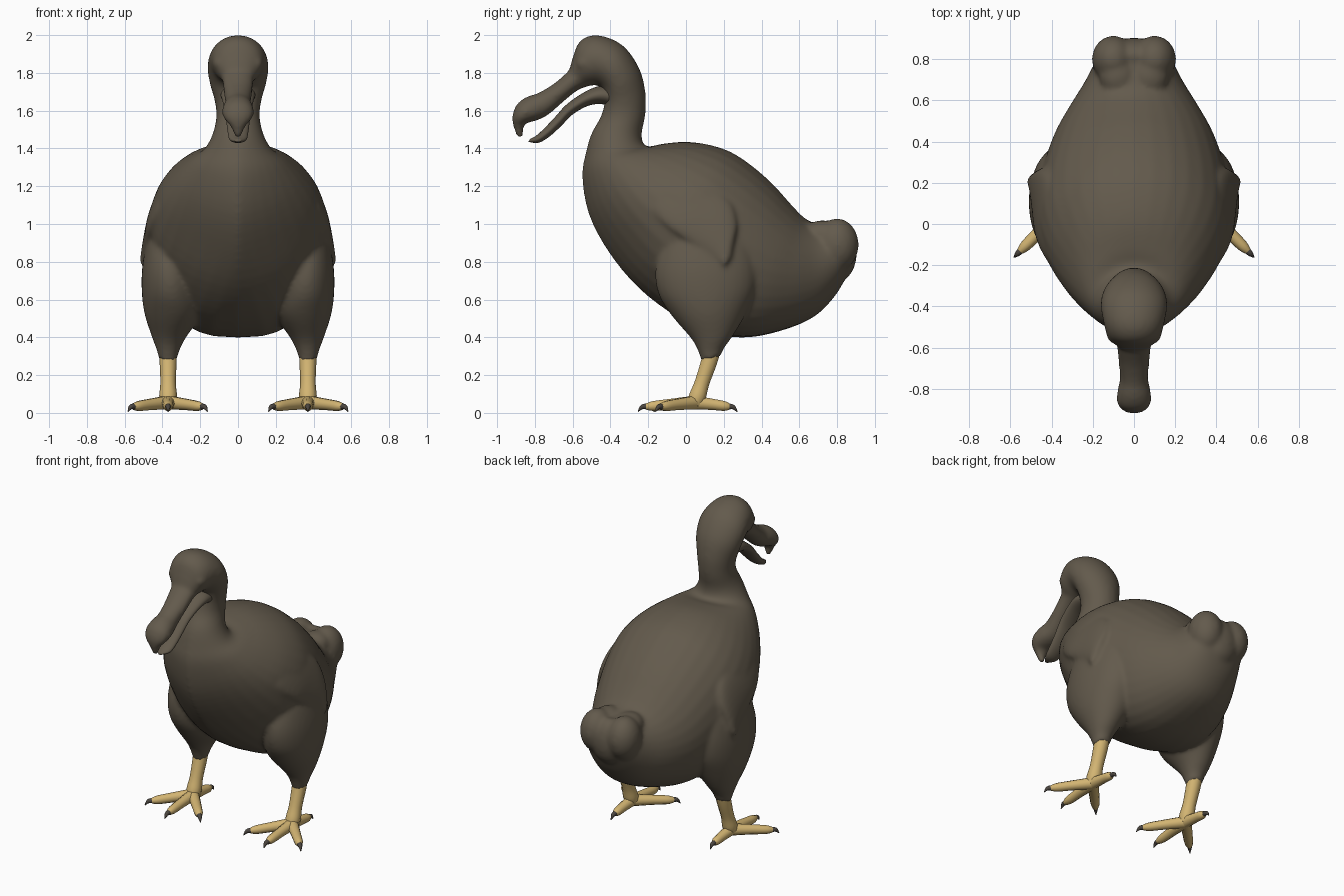
import bpy, bmesh, math
from mathutils import Vector, Matrix

if "Cube" in bpy.data.objects:
    bpy.data.objects.remove(bpy.data.objects["Cube"])


def material(name, rgb):
    m = bpy.data.materials.new(name)
    m.use_nodes = True
    m.diffuse_color = (*rgb, 1)
    bsdf = m.node_tree.nodes["Principled BSDF"]
    bsdf.inputs["Base Color"].default_value = (*rgb, 1)
    bsdf.inputs["Roughness"].default_value = 0.8
    return m


plumage = material("dark brown plumage", (0.125, 0.103, 0.073))
skin = material("yellow leg skin", (0.65, 0.46, 0.17))
horn = material("dark claw horn", (0.07, 0.06, 0.05))


def smooth_path(rows, steps=4):
    """Catmull-Rom interpolation through rows of numbers."""
    rows = [Vector(r) for r in rows]
    out = []
    for i in range(len(rows) - 1):
        a, b, c, d = (rows[max(0, min(len(rows) - 1, i + k))] for k in (-1, 0, 1, 2))
        for s in range(steps):
            t = s / steps
            out.append(b + (c - a) * (t / 2) + (a * 2 - b * 5 + c * 4 - d) * (t * t / 2)
                       + (b * 3 - a - c * 3 + d) * (t ** 3 / 2))
    return out + [rows[-1]]


def loft(bm, stations, side=1, sides=32):
    """Oval rings; a station is lower y, z, upper y, z, half width,
    then lower keel (above 1 pointed, below 1 flat), lower x, upper x."""
    rings = []
    for row in smooth_path([tuple(s) + (1, 0, 0)[len(s) - 5:] for s in stations]):
        y0, z0, y1, z1, w, keel, x0, x1 = row
        low, top = Vector((x0, y0, z0)), Vector((x1, y1, z1))
        mid, half = (low + top) / 2, (top - low) / 2
        ring = []
        for k in range(sides):
            a = math.tau * k / sides
            sn, cs = math.sin(a), math.cos(a)
            if cs < 0:
                sn = math.copysign(abs(sn) ** keel, sn)
            p = mid + half * cs + Vector((w * sn, 0, 0))
            ring.append(bm.verts.new((p.x * side, p.y, p.z)))
        rings.append(ring)
    for r, q in zip(rings, rings[1:]):
        for k in range(sides):
            n = (k + 1) % sides
            bm.faces.new((r[k], r[n], q[n], q[k]))
    bm.faces.new(rings[0][::-1])
    bm.faces.new(rings[-1])


def blob(bm, centre, radii):
    m = Matrix.Translation(centre) @ Matrix.Diagonal((*radii, 1))
    bmesh.ops.create_uvsphere(bm, u_segments=20, v_segments=14, radius=1, matrix=m)


def finish(bm, name, mat):
    bmesh.ops.recalc_face_normals(bm, faces=bm.faces)
    for f in bm.faces:
        f.smooth = True
    me = bpy.data.meshes.new(name)
    bm.to_mesh(me)
    bm.free()
    me.materials.append(mat)
    ob = bpy.data.objects.new(name, me)
    bpy.context.collection.objects.link(ob)
    return ob


# Head, neck, trunk and rump in one sweep
bm = bmesh.new()
loft(bm, [
    (-.60, 1.735, -.62, 1.80, .06), (-.56, 1.73, -.60, 1.88, .095),
    (-.52, 1.73, -.56, 1.97, .13), (-.47, 1.735, -.47, 2.0, .15),
    (-.44, 1.71, -.34, 1.95, .162), (-.43, 1.67, -.25, 1.83, .15),
    (-.435, 1.62, -.215, 1.70, .125), (-.455, 1.56, -.215, 1.58, .115),
    (-.50, 1.48, -.235, 1.47, .135), (-.53, 1.38, -.21, 1.41, .18, 1.2),
    (-.55, 1.25, -.12, 1.425, .255, 1.4), (-.515, 1.05, 0, 1.435, .345, 1.6),
    (-.41, .85, .12, 1.42, .425, 1.6), (-.25, .66, .24, 1.38, .47, 1.2),
    (-.05, .51, .36, 1.30, .465, .85), (.15, .42, .47, 1.20, .43, .7),
    (.33, .40, .56, 1.10, .38, .7), (.52, .44, .63, 1.03, .31, .8),
    (.68, .51, .70, 1.0, .24, .9), (.79, .62, .78, .99, .19),
    (.86, .74, .84, .97, .15), (.895, .79, .885, .94, .09)])

# Hooked upper beak growing out of the face
loft(bm, [
    (-.45, 1.745, -.50, 1.86, .085), (-.56, 1.715, -.60, 1.825, .085),
    (-.64, 1.655, -.69, 1.75, .076), (-.72, 1.585, -.78, 1.695, .069),
    (-.77, 1.555, -.84, 1.675, .08), (-.82, 1.54, -.895, 1.635, .085),
    (-.852, 1.53, -.92, 1.57, .067), (-.862, 1.50, -.915, 1.52, .036),
    (-.86, 1.455, -.895, 1.455, .016)])

# Lumpy tail tuft
blob(bm, (0, .815, .85), (.13, .09, .15))
for s in (-1, 1):
    blob(bm, (s * .10, .80, .89), (.105, .115, .14))
    blob(bm, (s * .08, .72, .945), (.09, .10, .075))
    # Brow swelling
    blob(bm, (s * .105, -.53, 1.85), (.03, .05, .035))
    # Thigh, from hidden hip down to feather cuff
    loft(bm, [
        (-.02, 1.08, .22, 1.08, .04, 1, .35, .35), (-.10, .95, .32, .95, .11, 1, .36, .36),
        (-.16, .78, .37, .80, .145, 1, .36, .36), (-.15, .64, .37, .66, .155, 1, .355, .355),
        (-.08, .52, .32, .53, .15, 1, .345, .345), (.03, .39, .25, .41, .09, 1, .365, .365),
        (.07, .31, .20, .34, .058, 1, .37, .37), (.08, .27, .185, .30, .05, 1, .37, .37)], s)
    # Wing folded into the flank, free along its lower edge
    loft(bm, [
        (-.22, 1.12, -.19, 1.21, .015, 1, .36, .34), (-.18, 1.06, -.08, 1.25, .04, 1, .41, .345),
        (-.08, .97, .09, 1.22, .045, 1, .46, .37), (.04, .89, .23, 1.12, .045, 1, .475, .405),
        (.13, .83, .27, 1.0, .04, 1, .485, .44), (.18, .785, .255, .90, .035, 1, .495, .465),
        (.20, .77, .24, .82, .022, 1, .50, .49)], s)

# Melt the overlapping volumes into one soft skin
body = finish(bm, "body", plumage)
remesh = body.modifiers.new("Fuse", 'REMESH')
remesh.mode, remesh.voxel_size, remesh.use_smooth_shade = 'VOXEL', .012, True
soften = body.modifiers.new("Soften", 'SMOOTH')
soften.factor, soften.iterations = 0.5, 12

# Thin lower beak, held open
bm = bmesh.new()
loft(bm, [
    (-.38, 1.62, -.40, 1.73, .09), (-.45, 1.635, -.46, 1.73, .093),
    (-.52, 1.625, -.535, 1.70, .085), (-.60, 1.58, -.63, 1.635, .072),
    (-.66, 1.52, -.69, 1.57, .062), (-.72, 1.465, -.745, 1.512, .055),
    (-.78, 1.43, -.79, 1.47, .045), (-.835, 1.435, -.825, 1.45, .015)])
finish(bm, "lower_beak", plumage)


def limb(name, points, mat, side):
    """Round tapering tube through x, y, z, radius points."""
    cu = bpy.data.curves.new(name, 'CURVE')
    cu.dimensions, cu.bevel_depth, cu.bevel_resolution = '3D', 1, 3
    cu.use_fill_caps = True
    sp = cu.splines.new('POLY')
    path = smooth_path(points)
    sp.points.add(len(path) - 1)
    for p, (x, y, z, r) in zip(sp.points, path):
        p.co, p.radius = (x * side, y, z, 1), r
    sp.use_smooth = True
    cu.materials.append(mat)
    bpy.context.collection.objects.link(bpy.data.objects.new(name, cu))


# Toe tip positions at the root of each claw
toes = {"inner": (.19, -.14), "middle": (.37, -.212), "outer": (.553, -.132), "hind": (.37, .23)}
hub = Vector((.37, .05, .055))

for s, label in ((1, "left"), (-1, "right")):
    limb(label + "_leg", [(.37, .145, .36, .048), (.37, .122, .27, .045), (.37, .085, .16, .041),
                          (.37, .062, .09, .047), (.37, .045, .05, .042)], skin, s)
    for toe, (x, y) in toes.items():
        end = Vector((x, y, .033))
        along = (end - hub).normalized()
        mid = hub.lerp(end, .5)
        tip = end + along * .042 - Vector((0, 0, .023))
        limb(f"{label}_{toe}_toe", [(*hub, .038), (mid.x, mid.y, .045, .031),
                                    (*hub.lerp(end, .85), .027), (*end, .017)], skin, s)
        limb(f"{label}_{toe}_claw", [(*(end - along * .008), .0165),
                                     (*(end + along * .02), .013), (*tip, .002)], horn, s)
